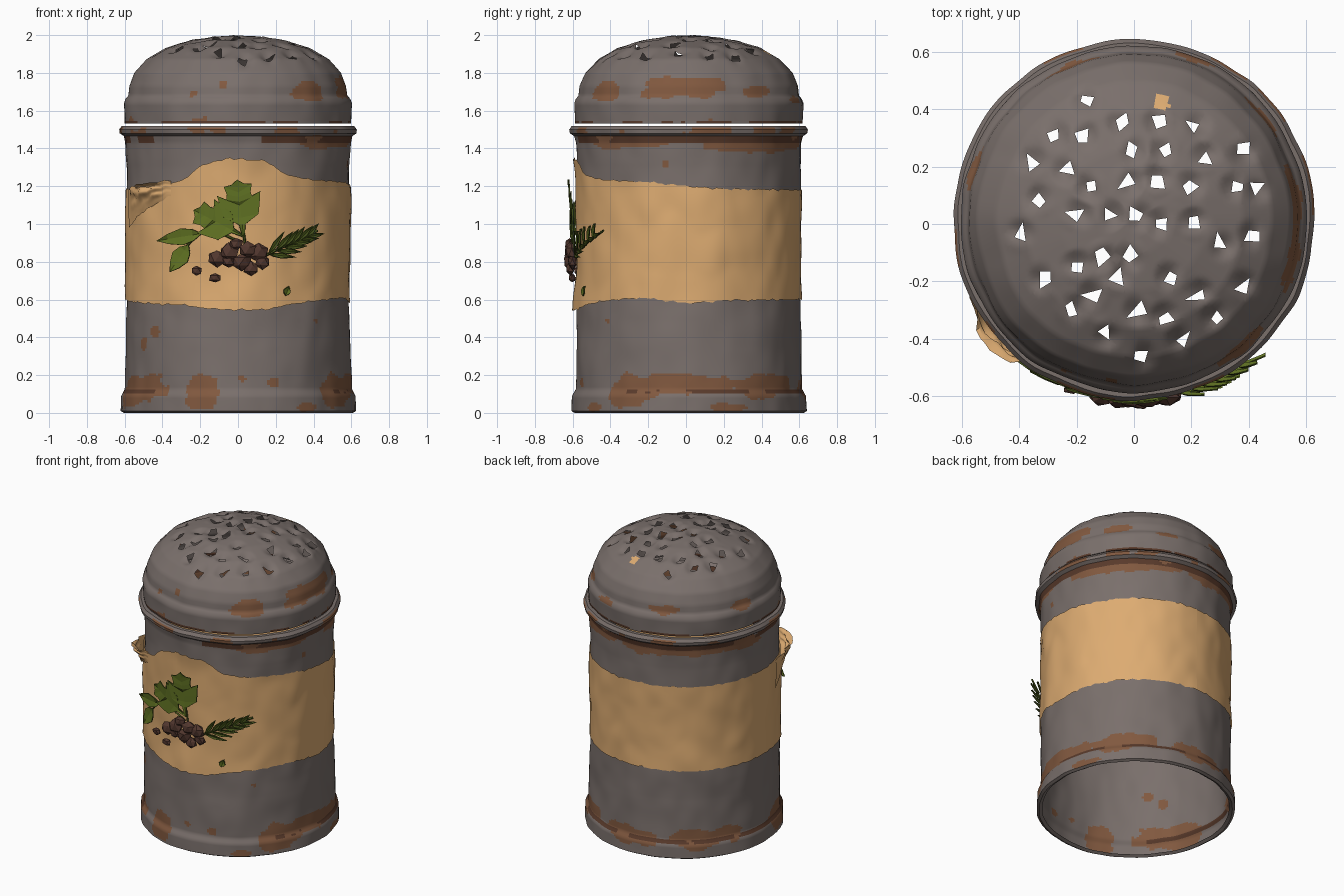
import bpy, bmesh, math, random
from mathutils import Vector, noise

random.seed(7)
if "Cube" in bpy.data.objects:
    bpy.data.objects.remove(bpy.data.objects["Cube"], do_unlink=True)

CY = 0.015          # the tin's axis in y


def material(name, *rgb):
    lin = [(c / 255) ** 2.2 for c in rgb] + [1]
    m = bpy.data.materials.new(name)
    m.use_nodes = True
    m.diffuse_color = lin
    bsdf = m.node_tree.nodes["Principled BSDF"]
    bsdf.inputs["Base Color"].default_value = lin
    bsdf.inputs["Roughness"].default_value = 0.8
    return m


METAL = material("grey metal", 121, 111, 107)
RUST = material("rust", 128, 89, 65)
DARK = material("dark rust", 90, 61, 47)
PAPER = material("tan paper", 220, 170, 113)
LEAF = material("leaf green", 97, 114, 40)
DEEP = material("deep green", 70, 82, 33)
SEED = material("peppercorn brown", 83, 58, 50)
TIN = [METAL, RUST, DARK, PAPER]


def finish(bm, name, mats, angle=40, smooth=True):
    mesh = bpy.data.meshes.new(name)
    bm.to_mesh(mesh)
    bm.free()
    for m in mats:
        mesh.materials.append(m)
    if smooth:
        mesh.shade_smooth()
        mesh.set_sharp_from_angle(angle=math.radians(angle))
    ob = bpy.data.objects.new(name, mesh)
    bpy.context.collection.objects.link(ob)
    return ob


def polar(r, a, z):
    return Vector((r * math.cos(a), CY + r * math.sin(a), z))


def dent(a, z):
    p = Vector((math.cos(a) * 2.4, math.sin(a) * 2.4, z * 2.6))
    return 0.008 * noise.noise(p) + 0.006 * noise.noise(p * 2.3)


def lerp_table(table, x):
    for (x0, *v0), (x1, *v1) in zip(table, table[1:]):
        if x <= x1:
            t = (x - x0) / (x1 - x0)
            return [p + (q - p) * t for p, q in zip(v0, v1)]
    return table[-1][1:]


def grid(bm, rows, closed):
    for lo, hi in zip(rows, rows[1:]):
        n = len(lo)
        for i in range(n if closed else n - 1):
            j = (i + 1) % n
            bm.faces.new((lo[i], lo[j], hi[j], hi[i]))


def revolve(profile, sides, step):
    """Dented shell of revolution from (radius, height) points."""
    pts = [profile[0]]
    for (r0, z0), (r1, z1) in zip(profile, profile[1:]):
        n = max(1, round(math.hypot(r1 - r0, z1 - z0) / step))
        pts += [(r0 + (r1 - r0) * k / n, z0 + (z1 - z0) * k / n) for k in range(1, n + 1)]
    bm = bmesh.new()
    rows = []
    for r, z in pts:
        angles = [math.tau * i / sides for i in range(sides)]
        rows.append([bm.verts.new(polar(r + dent(a, z) * min(1, r * 2), a, z)) for a in angles])
    grid(bm, rows, True)
    bmesh.ops.remove_doubles(bm, verts=bm.verts, dist=0.0002)
    return bm


def paint(bm, rule):
    """Colour faces by degrees from the front, height and a ragged noise."""
    for f in bm.faces:
        c = f.calc_center_median()
        n = noise.noise(c * 6) + 0.5 * noise.noise(c * 15)
        f.material_index = rule(math.degrees(math.atan2(c.x, CY - c.y)), c.z, n)


def stained(blots, d, z, n):
    return any(math.hypot(((d - a + 180) % 360 - 180) / w, (z - h) / t) + .6 * n < 1
               for a, h, w, t in blots)


# Rust stains: degrees from the front, height, half angle, half height
BODY_STAINS = [(-60, .12, 24, .085), (-18, .12, 8, .08), (2, .18, 2, .016), (19, .16, 3, .02),
               (59, .12, 13, .085), (35, .03, 5, .02), (-47, .43, 3, .025), (-57, .36, 3, .03),
               (44, .49, 2, .014), (92, .16, 30, .05), (135, .14, 24, .06), (110, .03, 9, .02),
               (180, .12, 22, .05), (-135, .13, 22, .06), (78, 1.32, 2, .018),
               (130, 1.42, 45, .04), (-140, 1.42, 50, .035), (60, 1.43, 35, .03)]
LID_STAINS = [(90, 1.725, 19, .055), (38, 1.7, 10, .045), (68, 1.69, 5, .025), (-24, 1.69, 3, .02),
              (-8, 1.74, 2, .018), (130, 1.7, 11, .035), (160, 1.66, 7, .02), (-110, 1.69, 9, .03),
              (-160, 1.7, 10, .03)]


def body_rule(d, z, n):
    front = abs(d - 5) < 52
    if .7 < z < 1.15:
        return 3
    if abs(z - .115) < .015 and not front and n > -.3:
        return 2
    if 1.425 < z < 1.468 and (not -70 < d < 12 or -62 < d < -48) and n > -.4:
        return 2
    bead = 1.483 < z < 1.512 and n > .12
    return 1 if bead or stained(BODY_STAINS, d, z, n) else 0


def lid_rule(d, z, n):
    if z < 1.546 and n > -.2:
        return 2
    if stained([(166.6, 1.91, 4, .014)], d, z, n):
        return 3
    return 1 if stained(LID_STAINS, d, z, n) or n > .3 + 9 * abs(z - 1.54) else 0


# Body: open tube with rolled foot and top bead
body_profile = [(.585, .012), (.605, 0), (.622, .01), (.619, .09), (.6, .125), (.592, .4),
                (.588, .8), (.592, 1.3), (.597, 1.43), (.605, 1.465), (.627, 1.48),
                (.63, 1.5), (.615, 1.52), (.59, 1.52)]
bm = revolve(body_profile, 240, .012)
paint(bm, body_rule)
finish(bm, "tin_body", TIN)

# Lid: domed shell pierced by rough holes
lid_profile = [(.575, 1.54), (.6, 1.532), (.604, 1.64), (.595, 1.662), (.58, 1.68),
               (.573, 1.73), (.545, 1.8), (.48, 1.872), (.38, 1.932), (.25, 1.972),
               (.12, 1.993), (0, 2)]
bm = revolve(lid_profile, 180, .014)
paint(bm, lid_rule)

# hole centres in hundredths, row by row from the back
HOLES = {43: [-16], 36: [-4, 9], 34: [21], 31: [-28, -18], 26: [-1, 11, 38], 23: [25],
         21: [-35], 19: [-23], 15: [-2, 8], 13: [-15, 19, 36, 43], 8: [-33], 3: [-20, -9, 1],
         0: [10, 21], -4: [-40, 42], -7: [30], -11: [-11, -1], -15: [-20], -19: [-31, -6, 13],
         -22: [38], -25: [-14, 23], -30: [-22, 2], -33: [11, 29], -38: [-10], -41: [17],
         -46: [2]}
for hy, xs in HOLES.items():
    for hx in xs:
        ctr = Vector((hx / 100, hy / 100, 0))
        near = [f for f in bm.faces if (f.calc_center_median().xy - ctr.xy).length < .06
                and f.calc_center_median().z > 1.7]
        geom = list({g for f in near for g in (*f.verts, *f.edges)}) + near
        k, turn = random.choice((3, 4, 4)), random.random() * math.tau
        cuts = []
        for i in range(k):
            a = turn + math.tau * i / k + random.uniform(-.3, .3)
            no = Vector((math.cos(a), math.sin(a), 0))
            co = ctr + no * random.uniform(.014, .026) * (.75 if k == 3 else 1)
            cuts.append((co, no))
            geom = bmesh.ops.bisect_plane(bm, geom=geom, dist=1e-5, plane_co=co, plane_no=no)["geom"]
        inside = []
        for f in geom:
            if isinstance(f, bmesh.types.BMFace):
                p = f.calc_center_median()
                if all((p - co).dot(no) < 0 for co, no in cuts):
                    inside.append(f)
        bmesh.ops.delete(bm, geom=inside, context="FACES")
        # punched metal bends in on one side
        tilt = Vector((math.cos(turn), math.sin(turn)))
        for v in bm.verts:
            d = v.co.xy - ctr.xy
            if d.length < .065 and v.co.z > 1.7:
                fall = (1 - d.length / .065) ** 1.5
                v.co.z += fall * (d.dot(tilt) * .8 - .022)
finish(bm, "pierced_lid", TIN)

# Paper label: angle in degrees from the front, top edge, bottom edge
EDGE = [(-180, 1.18, .6), (-90, 1.18, .6), (-45, 1.2, .575), (-28, 1.235, .57), (-19, 1.31, .555),
        (-5, 1.35, .545), (14, 1.335, .545), (25, 1.26, .57), (40, 1.235, .59), (65, 1.225, .61),
        (90, 1.2, .58), (110, 1.185, .595), (180, 1.18, .6)]


def wall(z):
    return lerp_table([(h, r) for r, h in body_profile[4:9]], z)[0]


def sheet(name, a0, a1, cols, span, lift):
    bm = bmesh.new()
    rows = []
    for j in range(25):
        row = []
        for i in range(cols + 1):
            d = a0 + (a1 - a0) * i / cols
            a = math.radians(d - 90)
            top, low = span(d)
            rag = .012 * noise.noise(Vector((d * .3, 0, 0)))
            z = low + rag + (top - low) * j / 24
            crumple = .007 * abs(noise.noise(polar(3, a, z * 4)))
            row.append(bm.verts.new(polar(wall(z) + dent(a, z) + .006 + crumple + lift(d, j / 24), a, z)))
        rows.append(row)
    grid(bm, rows, False)
    return finish(bm, name, [PAPER])


sheet("paper_label", -180, 180, 180, lambda d: lerp_table(EDGE, d),
      lambda d, v: .014 * max(0, 1 - abs(d) / 45) * abs(2 * v - 1) ** 3)


def flap_lift(d, v):
    t = (d + 74) / 38
    return .006 + math.sin(math.pi * t ** 1.7) * v * (.075 + .05 * noise.noise(Vector((d * .16, v * 4, 2))))


sheet("torn_label_flap", -74, -36, 16, lambda d: (1.18 + (d + 74) * .0013, .98 + (d + 74) * .0045),
      flap_lift)


# Sprig on the label front
def front(x, z, out):
    r = .605 + out
    return Vector((x, CY - math.sqrt(r * r - x * x), z))


def leaf(name, base, tip, width, outline, out=.012, rise=.015, mats=(LEAF, DEEP), split=False):
    """Folded leaf with a dark rim; outline holds (along, half width, forward sweep)."""
    base, tip = Vector(base), Vector(tip)
    axis = tip - base
    side = Vector((-axis.y, axis.x)).normalized() * width
    bm = bmesh.new()
    mid = [bm.verts.new(front(*(base + axis * t), out + rise * t)) for t, w, s in outline]
    for k, sign in enumerate((1, -1)):
        rim = [bm.verts.new(front(*(base + axis * (t + s) + side * w * sign), out + rise * t + .006))
               for t, w, s in outline]
        for i in range(len(mid) - 1):
            q = (mid[i], mid[i + 1], rim[i + 1], rim[i])
            bm.faces.new(q if sign < 0 else q[::-1]).material_index = k * split
    bmesh.ops.remove_doubles(bm, verts=bm.verts, dist=1e-4)
    ob = finish(bm, name, mats, smooth=False)
    mod = ob.modifiers.new("thickness", "SOLIDIFY")
    mod.thickness = .006
    mod.material_offset_rim = 1


def stem(name, pts, out=.012):
    cu = bpy.data.curves.new(name, "CURVE")
    cu.dimensions = "3D"
    cu.bevel_depth, cu.bevel_resolution = .007, 0
    sp = cu.splines.new("POLY")
    sp.points.add(len(pts) - 1)
    for p, q in zip(sp.points, pts):
        p.co = (*front(*q, out), 1)
    cu.materials.append(DEEP)
    bpy.context.collection.objects.link(bpy.data.objects.new(name, cu))


LOBED = [(0, .06, 0), (.22, .15, 0), (.34, .8, .03), (.46, .9, .08), (.56, 1, .2), (.62, .6, .06),
         (.7, .55, .06), (.78, .65, .12), (.88, .3, .04), (1, 0, 0)]
OVAL = [(0, 0, 0), (.2, .7, 0), (.45, 1, 0), (.75, .6, 0), (1, 0, 0)]

leaf("herb_leaf_top", (.03, .93), (-.005, 1.235), .115, LOBED)
leaf("herb_leaf_left", (.03, .935), (-.235, 1.075), .1, LOBED, rise=.01)
leaf("side_leaf_upper", (-.19, .95), (-.43, .91), .045, OVAL)
leaf("side_leaf_lower", (-.26, .89), (-.36, .745), .048, OVAL)
leaf("loose_leaf", (.25, .62), (.27, .672), .02, OVAL, out=.004, rise=.001)
stem("herb_stem", [(.04, .88), (.03, .95), (.01, 1.08)])
stem("side_stem", [(.02, .9), (-.1, .955), (-.19, .955), (-.24, .92), (-.28, .87)])
stem("needle_stem", [(.12, .82), (.25, .885), (.42, .965)])
for i in range(6):
    t = i / 5
    root = Vector((.16 + .2 * t, .84 + .09 * t))
    for sign in (1, -1):
        a = math.radians(27 + sign * random.uniform(22, 34) * (1 - .4 * t))
        end = root + Vector((math.cos(a), math.sin(a))) * (.15 - .05 * t)
        leaf(f"needle_{i}_{'upper' if sign > 0 else 'lower'}", root, end, .015, OVAL,
             rise=.035, split=True)

# Peppercorns: a lumpy heap and two strays
CORNS = [(-.11, .82, 5), (-.05, .85, 5), (-.01, .895, 4), (.05, .86, 5), (.11, .85, 5), (.02, .8, 5),
         (-.05, .8, 4), (.07, .765, 4), (.13, .8, 4), (-.22, .752, 3), (-.12, .715, 3)]
for i, (x, z, size) in enumerate(CORNS):
    bm = bmesh.new()
    bmesh.ops.create_icosphere(bm, subdivisions=1, radius=size * .0095)
    for v in bm.verts:
        v.co *= random.uniform(.8, 1.15)
        v.co.x *= 1.15
        v.co.y *= .7
        v.co += front(x, z, .025)
    finish(bm, f"peppercorn_{i}", [SEED], smooth=False)
